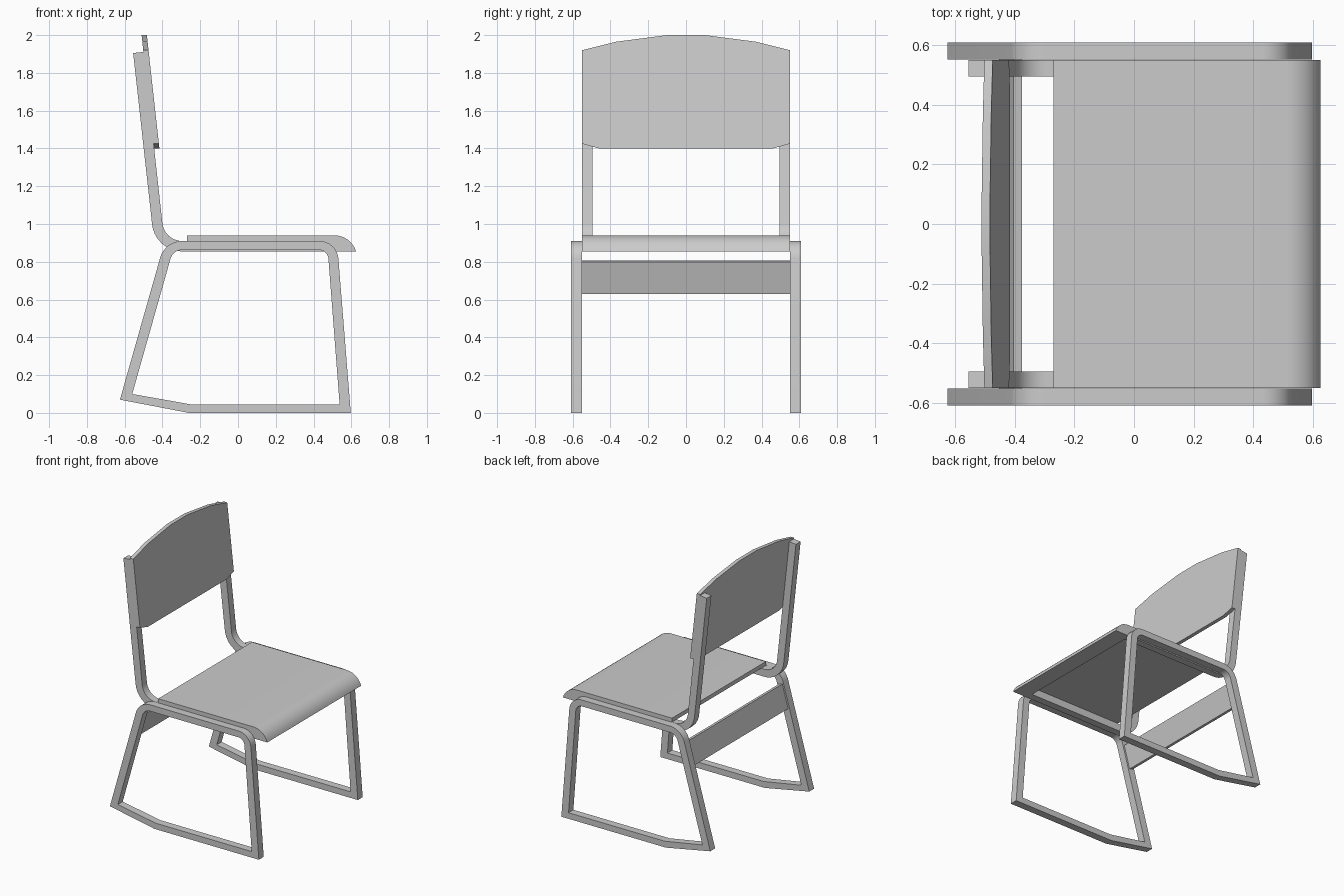
import bpy, bmesh, math
from mathutils import Vector

cube = bpy.data.objects.get("Cube")
if cube:
    bpy.data.objects.remove(cube, do_unlink=True)

grey = bpy.data.materials.new("plain_grey")
grey.use_nodes = True
colour = (0.6, 0.6, 0.6, 1)
grey.diffuse_color = colour
grey.node_tree.nodes["Principled BSDF"].inputs["Base Color"].default_value = colour


def rounded(corners, steps=8):
    """Outline of (x, z, radius) corners, with each nonzero radius made an arc."""
    out = []
    for i, (x, z, r) in enumerate(corners):
        p = Vector((x, z))
        if r == 0:
            out.append(p)
            continue
        a = (Vector(corners[i - 1][:2]) - p).normalized()
        b = (Vector(corners[(i + 1) % len(corners)][:2]) - p).normalized()
        half = a.angle(b) / 2
        centre = p + (a + b).normalized() * r / math.sin(half)
        start = p + a * r / math.tan(half) - centre
        end = p + b * r / math.tan(half) - centre
        for k in range(steps + 1):
            out.append(centre + start.lerp(end, k / steps).normalized() * r)
    return out


def finish(name, bm):
    bmesh.ops.recalc_face_normals(bm, faces=bm.faces)
    mesh = bpy.data.meshes.new(name)
    bm.to_mesh(mesh)
    bm.free()
    mesh.materials.append(grey)
    obj = bpy.data.objects.new(name, mesh)
    bpy.context.collection.objects.link(obj)
    bpy.ops.object.select_all(action='DESELECT')
    obj.select_set(True)
    bpy.context.view_layer.objects.active = obj
    bpy.ops.object.shade_smooth_by_angle(angle=math.radians(30))


def bridge(bm, a, b):
    """Quads between two matching closed loops."""
    for i in range(len(a)):
        bm.faces.new((a[i - 1], a[i], b[i], b[i - 1]))


def prism(name, outline, y0, y1):
    """Solid side profile running from y0 to y1."""
    bm = bmesh.new()
    near, far = ([bm.verts.new((p[0], y, p[1])) for p in outline] for y in (y0, y1))
    bm.faces.new(near)
    bm.faces.new(far)
    bridge(bm, near, far)
    finish(name, bm)


def ring(name, outer, inner, y0, y1):
    """Closed loop frame between two matching outlines."""
    bm = bmesh.new()
    loops = [[bm.verts.new((p[0], y, p[1])) for p in line]
             for line, y in ((outer, y0), (outer, y1), (inner, y1), (inner, y0))]
    for j in range(4):
        bridge(bm, loops[j - 1], loops[j])
    finish(name, bm)


# Side frames: sloped legs, flat floor rail that kicks up at the back
frame_outer = rounded([(-0.625, 0.07, 0), (-0.26, 0, 0), (0.597, 0, 0),
                       (0.524, 0.91, 0.1), (-0.387, 0.91, 0.12)])
frame_inner = rounded([(-0.56, 0.1, 0), (-0.25, 0.045, 0), (0.538, 0.045, 0),
                       (0.475, 0.863, 0.05), (-0.344, 0.863, 0.065)])

# Back posts that bend forward into the seat rails
post = rounded([(-0.555, 1.905, 0), (-0.439, 0.855, 0.16), (0.5, 0.855, 0),
                (0.5, 0.91, 0), (-0.39, 0.91, 0.105), (-0.5, 1.911, 0)])

for side, s in (("right", -1), ("left", 1)):
    ring(side + "_side_frame", frame_outer, frame_inner, s * 0.551, s * 0.608)
    prism(side + "_back_post", post, s * 0.495, s * 0.55)

# Seat board with rolled front lip
radius, sweep = 0.1203, math.radians(73)
lip = [(0.51 + radius * math.sin(t), 0.94 - radius * (1 - math.cos(t)))
       for t in (k * sweep / 8 for k in range(9))]
seat = [(-0.27, 0.91), (-0.27, 0.94)] + lip + [(0.5, 0.855), (0.5, 0.91)]
prism("seat", seat, -0.55, 0.55)

# Cross brace between the rear legs, tilted with them
prism("rear_cross_brace", [(-0.375, 0.8), (-0.404, 0.808),
                           (-0.452, 0.638), (-0.423, 0.63)], -0.551, 0.551)

# Backrest panel: arched top, clipped lower corners, leaning with the posts
half = [(0.46, 1.4), (0.55, 1.425), (0.55, 1.92), (0.37, 1.965), (0.1, 2.0)]
outline = half + [(-y, z) for y, z in reversed(half)]
bm = bmesh.new()
rear, front = ([bm.verts.new((-0.5 + (1.905 - z) * 0.1105 + d, y, z)) for y, z in outline]
               for d in (0, 0.028))
bm.faces.new(rear)
bm.faces.new(front)
bridge(bm, rear, front)
finish("backrest", bm)
